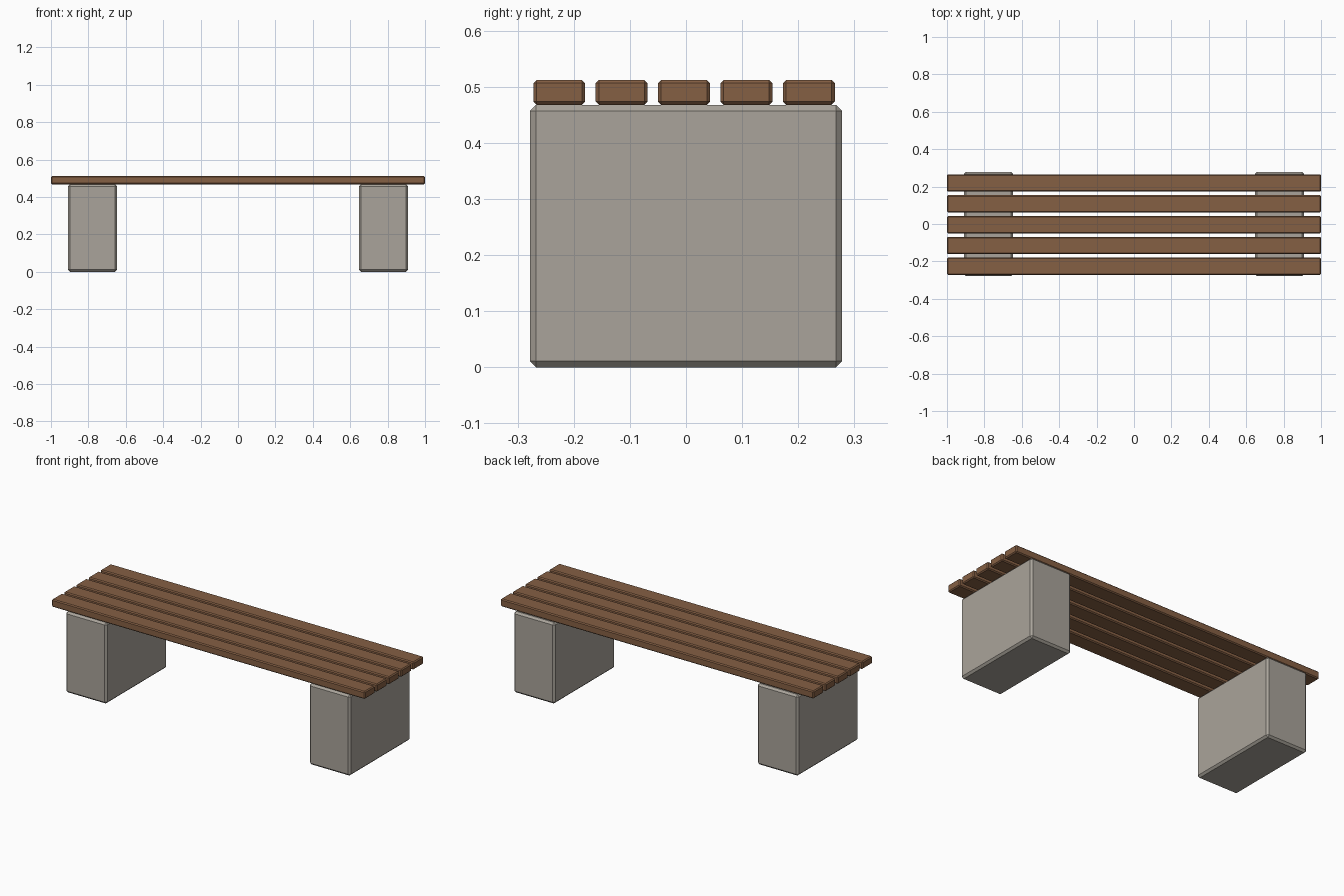
import bpy

if "Cube" in bpy.data.objects:
    bpy.data.objects.remove(bpy.data.objects["Cube"])


def material(name, color):
    mat = bpy.data.materials.new(name)
    mat.diffuse_color = (*color, 1.0)
    mat.use_nodes = True
    mat.node_tree.nodes["Principled BSDF"].inputs["Base Color"].default_value = mat.diffuse_color
    return mat


def chamfered_box(name, size, center, chamfer, mat):
    bpy.ops.mesh.primitive_cube_add(size=1, location=center)
    obj = bpy.context.object
    obj.name = name
    obj.scale = size
    bpy.ops.object.transform_apply(location=False, rotation=False, scale=True)
    bevel = obj.modifiers.new("chamfer", 'BEVEL')
    bevel.width = chamfer
    bevel.segments = 1
    bevel.limit_method = 'NONE'
    obj.data.materials.append(mat)
    return obj


concrete = material("grey concrete", (0.40, 0.37, 0.325))
wood = material("brown wood", (0.235, 0.115, 0.057))

BLOCK_HEIGHT = 0.468
SLAT_HEIGHT = 0.044

# Two concrete support blocks
for side, x in (("left", -0.778), ("right", 0.778)):
    chamfered_box(f"{side}_support_block", (0.263, 0.556, BLOCK_HEIGHT),
                  (x, 0, BLOCK_HEIGHT / 2), 0.011, concrete)

# Five long seat slats lying on the blocks
for i in range(5):
    chamfered_box(f"seat_slat_{i + 1}", (2.0, 0.0925, SLAT_HEIGHT),
                  (0, -0.0035 + (i - 2) * 0.1112, BLOCK_HEIGHT + SLAT_HEIGHT / 2),
                  0.0056, wood)
